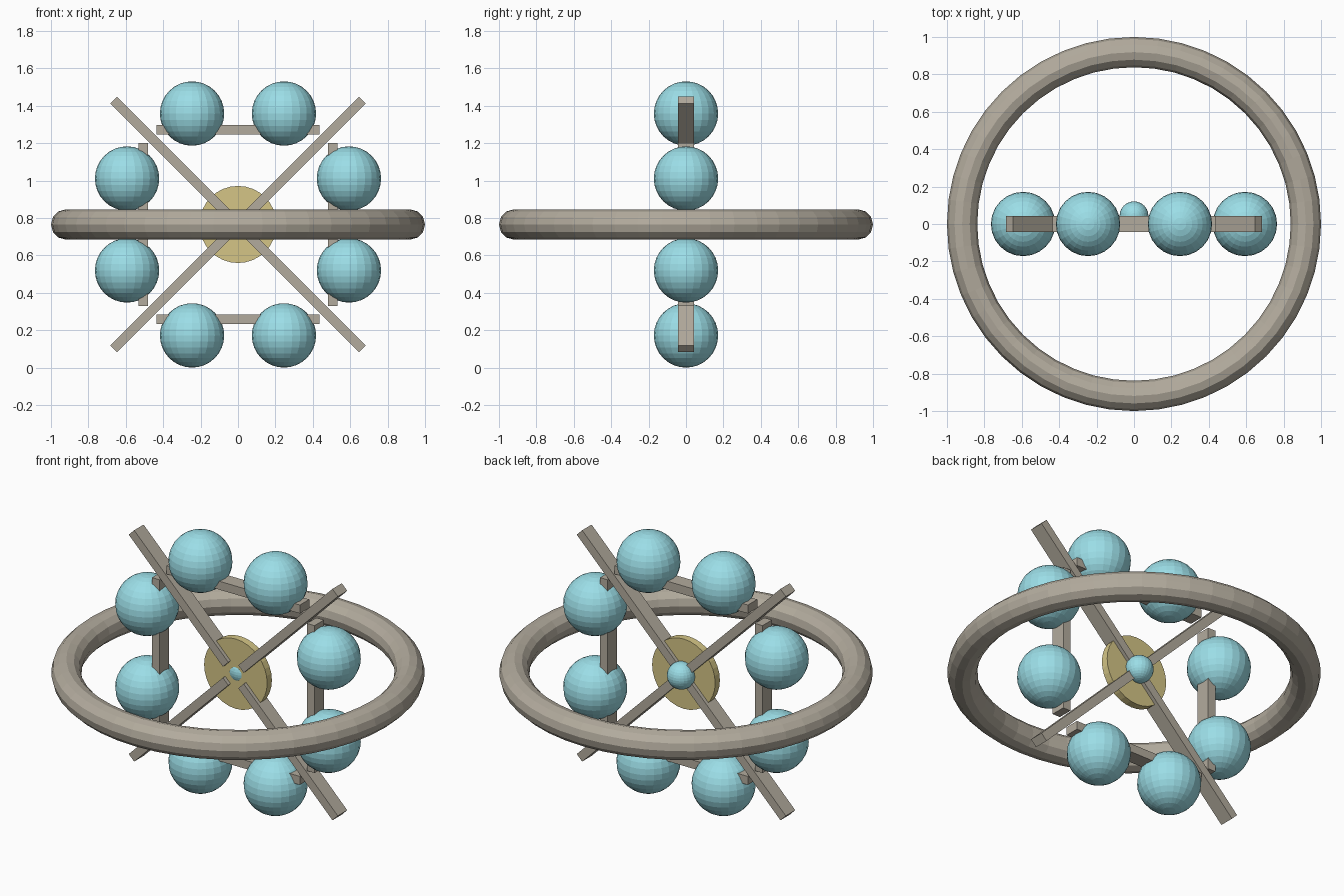
import bpy
import math

if "Cube" in bpy.data.objects:
    bpy.data.objects.remove(bpy.data.objects["Cube"])

CZ = 0.765                      # height of the common centre
ARM = 0.506                     # distance of beam centres from the hub


def material(name, rgb):
    m = bpy.data.materials.new(name)
    m.diffuse_color = (*rgb, 1.0)
    m.use_nodes = True
    m.node_tree.nodes["Principled BSDF"].inputs["Base Color"].default_value = m.diffuse_color
    return m


STONE = material("warm_grey", (0.45, 0.41, 0.34))
CYAN = material("pale_cyan", (0.33, 0.73, 0.80))
GOLD = material("pale_gold", (0.66, 0.56, 0.24))


def finish(name, mat):
    ob = bpy.context.object
    ob.name = name
    ob.data.materials.append(mat)
    return ob


def ball(name, loc, r):
    bpy.ops.mesh.primitive_uv_sphere_add(segments=24, ring_count=16, radius=r, location=loc)
    return finish(name, CYAN)


def beam(name, angle, turn):
    # long axis starts along x and is turned within the xz plane
    loc = (ARM * math.cos(angle), 0, CZ + ARM * math.sin(angle))
    bpy.ops.mesh.primitive_cube_add(size=1, location=loc, rotation=(0, -turn, 0))
    ob = finish(name, STONE)
    ob.scale = (0.87, 0.088, 0.05)
    return ob


# large horizontal ring
bpy.ops.mesh.primitive_torus_add(location=(0, 0, CZ), major_radius=0.919, minor_radius=0.081,
                                 major_segments=48, minor_segments=12)
finish("outer_ring", STONE)

# square frame beams and diagonal spokes
for i in range(4):
    a = i * math.pi / 2
    beam(f"frame_beam_{i + 1}", a, a + math.pi / 2)
    d = a + math.pi / 4
    beam(f"spoke_{i + 1}", d, d)

# eight balls around the frame
for i in range(8):
    a = math.radians(22.5 + 45 * i)
    ball(f"ball_{i + 1}", (0.642 * math.cos(a), 0, CZ + 0.642 * math.sin(a)), 0.172)

# hub disc and offset hub ball
bpy.ops.mesh.primitive_cylinder_add(vertices=32, radius=0.206, depth=0.044,
                                    location=(0, 0, CZ), rotation=(math.pi / 2, 0, 0))
finish("hub_disc", GOLD)
ball("hub_ball", (0, 0.044, CZ), 0.077)
